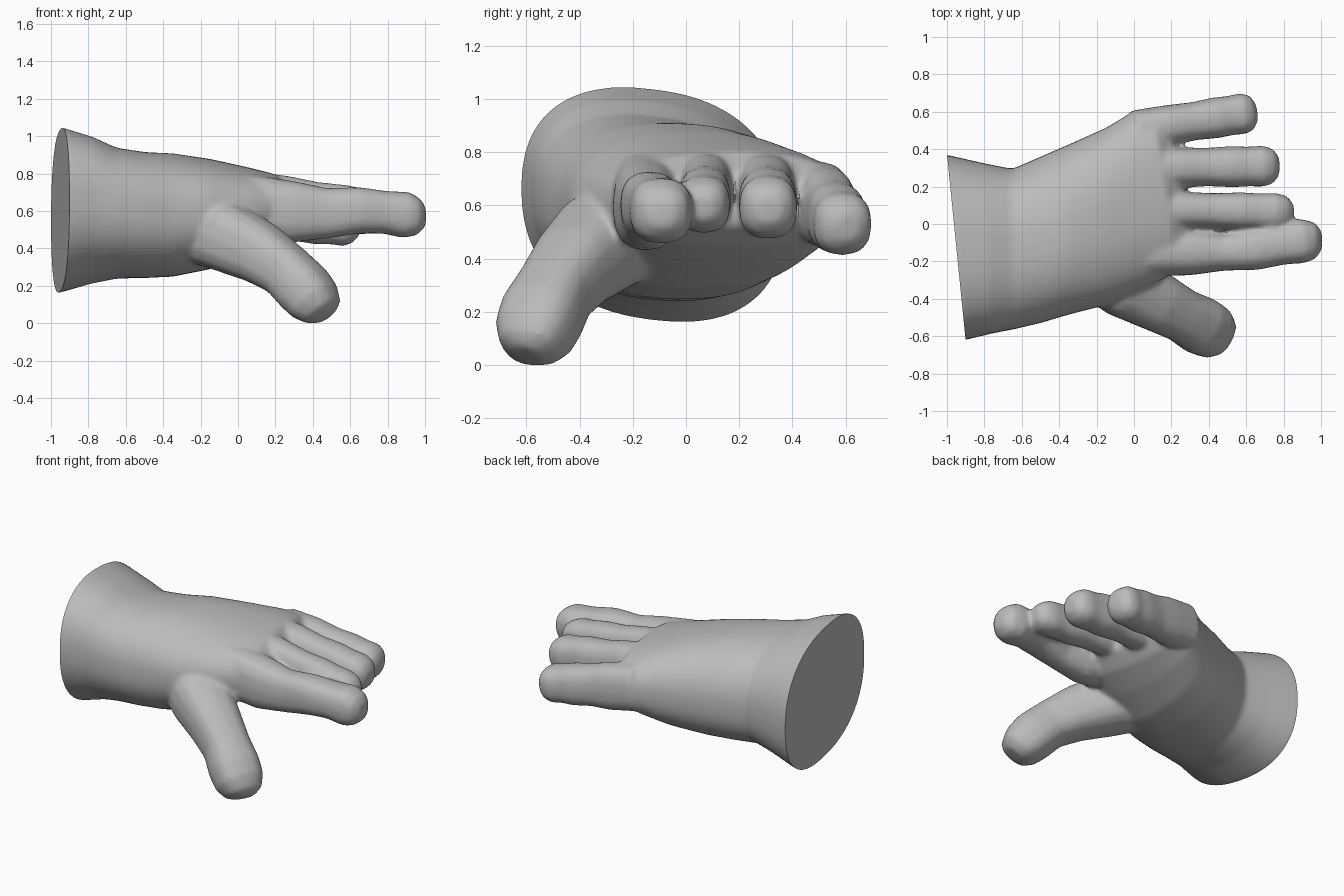
import bpy, bmesh, math
from mathutils import Vector

cube = bpy.data.objects.get("Cube")
if cube:
    bpy.data.objects.remove(cube, do_unlink=True)

skin = bpy.data.materials.new("plain grey")
skin.use_nodes = True
skin.diffuse_color = (0.5, 0.5, 0.5, 1)
skin.node_tree.nodes["Principled BSDF"].inputs["Base Color"].default_value = (0.5, 0.5, 0.5, 1)


def power(v, e):
    return math.copysign(abs(v) ** e, v)


def loft(name, rings):
    """Skin a list of equal rings and close both ends."""
    bm = bmesh.new()
    rows = [[bm.verts.new(p) for p in ring] for ring in rings]
    n = len(rows[0])
    for a, b in zip(rows, rows[1:]):
        for i in range(n):
            j = (i + 1) % n
            bm.faces.new((a[i], a[j], b[j], b[i]))
    bm.faces.new(rows[0][::-1])
    bm.faces.new(rows[-1])
    bmesh.ops.recalc_face_normals(bm, faces=bm.faces)
    mesh = bpy.data.meshes.new(name)
    bm.to_mesh(mesh)
    bm.free()
    obj = bpy.data.objects.new(name, mesh)
    bpy.context.collection.objects.link(obj)
    return obj


def palm_ring(x, yc, zc, ry, rz, shear, slant, sides=48):
    """Rounded-box section, sheared downhill across the hand and slanted along it."""
    ring = []
    for i in range(sides):
        a = math.tau * i / sides
        dy = ry * power(math.cos(a), 0.85)
        dz = rz * power(math.sin(a), 0.85) - shear * dy
        ring.append((x - slant * dy, yc + dy, zc + dz))
    return ring


def digit(name, path, sides=16):
    """Tube along (x, y, z, half width, half height) stations with a rounded tip."""
    pts = [Vector(p[:3]) for p in path]
    rings = []
    for i, p in enumerate(path):
        d = (pts[min(i + 1, len(pts) - 1)] - pts[max(i - 1, 0)]).normalized()
        side = Vector((0, 0, 1)).cross(d).normalized()
        up = d.cross(side)
        rings.append([pts[i] + side * p[3] * power(math.cos(math.tau * k / sides), 0.8)
                      + up * p[4] * power(math.sin(math.tau * k / sides), 0.8)
                      for k in range(sides)])
    return loft(name, rings)


# Forearm stump and palm
parts = [loft("hand", [palm_ring(*s) for s in (
    (-1.10, -0.12, 0.625, 0.50, 0.44, 0.12, 0.1),
    (-0.95, -0.125, 0.625, 0.495, 0.435, 0.12, 0.1),
    (-0.78, -0.13, 0.625, 0.455, 0.385, 0.12, 0.05),
    (-0.65, -0.135, 0.61, 0.43, 0.345, 0.10, 0.0),
    (-0.50, -0.085, 0.60, 0.445, 0.335, 0.06, 0.0),
    (-0.35, -0.03, 0.60, 0.455, 0.33, 0.02, 0.0),
    (-0.15, 0.04, 0.605, 0.475, 0.295, 0.0, 0.0),
    (0.03, 0.13, 0.625, 0.465, 0.235, 0.0, 0.1),
    (0.17, 0.18, 0.645, 0.43, 0.18, 0.0, 0.15),
    (0.26, 0.18, 0.645, 0.33, 0.10, 0.0, 0.2),
)])]

# Four fingers, each with a knuckle swelling
parts.append(digit("index_finger", [
    (0.05, -0.15, 0.65, 0.13, 0.17), (0.30, -0.15, 0.615, 0.125, 0.165),
    (0.48, -0.15, 0.61, 0.10, 0.135), (0.65, -0.135, 0.625, 0.112, 0.125),
    (0.78, -0.11, 0.615, 0.11, 0.115), (0.90, -0.09, 0.60, 0.12, 0.125),
    (0.965, -0.09, 0.59, 0.10, 0.10), (1.005, -0.09, 0.59, 0.05, 0.05)]))
for name, y0, y1, tip, z0, z1, r in (
        ("middle_finger", 0.08, 0.065, 0.84, 0.70, 0.615, 0.098),
        ("ring_finger", 0.30, 0.31, 0.765, 0.68, 0.605, 0.108),
        ("little_finger", 0.50, 0.60, 0.645, 0.64, 0.54, 0.108)):
    stations = []
    for t, w, h in ((0, 1, 1.4), (0.3, 1, 1.4), (0.5, 0.95, 1.22), (0.68, 1.02, 1.22),
                    (0.8, 0.98, 1.1), (0.9, 1.03, 1.1), (0.97, 0.87, 0.87), (1.015, 0.45, 0.45)):
        stations.append((t * tip, y0 + (y1 - y0) * t, z0 + (z1 - z0) * t, r * w, r * h))
    parts.append(digit(name, stations))

# Thumb reaching forward and down
parts.append(digit("thumb", [
    (-0.24, -0.20, 0.54, 0.17, 0.19), (-0.05, -0.32, 0.48, 0.185, 0.19),
    (0.13, -0.42, 0.39, 0.16, 0.165), (0.26, -0.49, 0.30, 0.145, 0.145),
    (0.35, -0.54, 0.21, 0.158, 0.15), (0.41, -0.57, 0.14, 0.15, 0.14),
    (0.455, -0.59, 0.085, 0.115, 0.105), (0.47, -0.60, 0.06, 0.06, 0.06)]))

# Fuse the parts into one skin with soft webbing
bpy.ops.object.select_all(action="DESELECT")
for obj in parts:
    obj.select_set(True)
hand = parts[0]
bpy.context.view_layer.objects.active = hand
bpy.ops.object.join()
remesh = hand.modifiers.new("fuse", "REMESH")
remesh.mode = "VOXEL"
remesh.voxel_size = 0.014
smooth = hand.modifiers.new("soften", "SMOOTH")
smooth.factor = 0.5
smooth.iterations = 12
for mod in ("fuse", "soften"):
    bpy.ops.object.modifier_apply(modifier=mod)

# Flat cut across the forearm
bm = bmesh.new()
bm.from_mesh(hand.data)
cut = bmesh.ops.bisect_plane(bm, geom=bm.verts[:] + bm.edges[:] + bm.faces[:],
                             plane_co=(-0.95, -0.125, 0.63),
                             plane_no=(-1, -0.1, 0), clear_outer=True)
rim = [e for e in cut["geom_cut"] if isinstance(e, bmesh.types.BMEdge)]
bmesh.ops.contextual_create(bm, geom=rim)
bmesh.ops.recalc_face_normals(bm, faces=bm.faces)

# Rest on the ground
low = min(v.co.z for v in bm.verts)
bmesh.ops.translate(bm, verts=bm.verts, vec=(0, 0, -low))
bm.to_mesh(hand.data)
bm.free()
hand.data.materials.clear()
hand.data.materials.append(skin)
bpy.ops.object.shade_smooth_by_angle(angle=math.radians(40))
